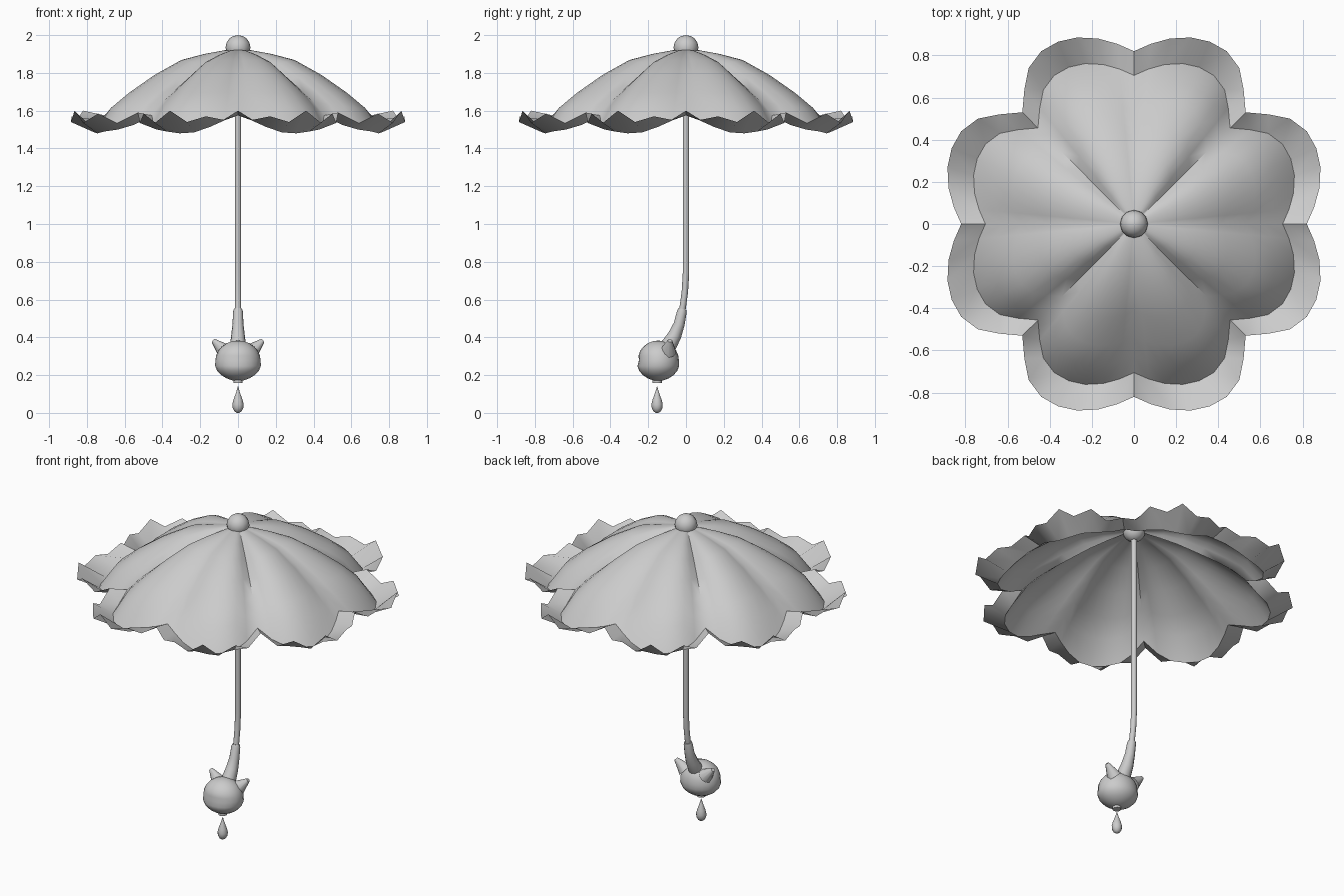
import bpy, bmesh, math
from mathutils import Vector, Matrix

if "Cube" in bpy.data.objects:
    bpy.data.objects.remove(bpy.data.objects["Cube"])

grey = bpy.data.materials.new("soft_grey")
grey.diffuse_color = (0.6, 0.6, 0.6, 1)
grey.use_nodes = True
grey.node_tree.nodes["Principled BSDF"].inputs["Base Color"].default_value = grey.diffuse_color


def finish(name, bm, angle=45):
    bmesh.ops.recalc_face_normals(bm, faces=bm.faces)
    me = bpy.data.meshes.new(name)
    bm.to_mesh(me)
    bm.free()
    me.materials.append(grey)
    ob = bpy.data.objects.new(name, me)
    bpy.context.collection.objects.link(ob)
    bpy.ops.object.select_all(action='DESELECT')
    ob.select_set(True)
    bpy.context.view_layer.objects.active = ob
    bpy.ops.object.shade_smooth_by_angle(angle=math.radians(angle))
    return ob


def tube(name, path, sides=12):
    """Closed tube along (y, z, radius) points in the x = 0 plane."""
    bm = bmesh.new()
    rings = []
    for i, (y, z, r) in enumerate(path):
        a, b = path[max(i - 1, 0)], path[min(i + 1, len(path) - 1)]
        d = Vector((0, b[0] - a[0], b[1] - a[1])).normalized()
        side = Vector((1, 0, 0))
        up = d.cross(side)
        rings.append([bm.verts.new(Vector((0, y, z)) + r * (
            math.cos(k * math.tau / sides) * side + math.sin(k * math.tau / sides) * up))
            for k in range(sides)])
    for p, q in zip(rings, rings[1:]):
        for k in range(sides):
            n = (k + 1) % sides
            bm.faces.new((p[k], p[n], q[n], q[k]))
    bm.faces.new(rings[0])
    bm.faces.new(rings[-1])
    return finish(name, bm)


# Canopy: half a petal as (sideways, outward, rim height, gutter height)
half = [(0, .82, 1.60, 1.575), (.08, .855, 1.55, 1.55), (.17, .88, 1.57, 1.515),
        (.27, .885, 1.54, 1.485), (.36, .865, 1.60, 1.48), (.44, .82, 1.535, 1.49),
        (.50, .74, 1.585, 1.50), (.52, .64, 1.535, 1.525), (.53, .53, 1.59, 1.575)]
scales = [.08, .2, .34, .5, .65, .76, .86, 1]
middle = [1.92, 1.896, 1.862, 1.785, 1.70, 1.635]     # along the petal centre
bulge = [1.92, 1.902, 1.87, 1.79, 1.695, 1.61]        # along the raised lobes
groove = [1.915, 1.88, 1.832, 1.765, 1.70, 1.645]     # along the seams

bm = bmesh.new()
for quarter in range(4):
    turn = Matrix.Rotation(quarter * math.pi / 2, 3, 'Z')
    for sign in (1, -1):
        top = bm.verts.new((0, 0, 1.92))
        columns = []
        for i, (u, v, rim, gutter) in enumerate(half):
            t = i / 8
            seam = t ** 4
            mid = (1 - t) ** 4
            heights = [b * (1 - seam - mid) + g * seam + m * mid
                       for m, b, g in zip(middle, bulge, groove)] + [gutter, rim]
            columns.append([bm.verts.new(turn @ Vector((sign * u * s, -v * s, z)))
                            for s, z in zip(scales, heights)])
        for p, q in zip(columns, columns[1:]):
            bm.faces.new((top, p[0], q[0]))
            for k in range(7):
                bm.faces.new((p[k], p[k + 1], q[k + 1], q[k]))
bmesh.ops.remove_doubles(bm, verts=bm.verts, dist=0.0005)
finish("canopy", bm, 50)

# Ball on top
bm = bmesh.new()
bmesh.ops.create_uvsphere(bm, u_segments=12, v_segments=8, radius=.066,
                          matrix=Matrix.Translation((0, 0, 1.934)))
finish("top_ball", bm)

# Pole that bends forward, then the thicker grip
tube("pole", [(0, 1.92, .017), (0, 1.3, .017), (0, .74, .017), (-.006, .64, .017),
              (-.02, .54, .017), (-.03, .5, .017)])
tube("grip", [(-.018, .55, .022), (-.022, .535, .026), (-.036, .47, .029),
              (-.06, .41, .036), (-.09, .36, .042), (-.12, .31, .042)])

# Animal head: a sphere narrowed to the top, with full cheeks and a small snout
bm = bmesh.new()
bmesh.ops.create_uvsphere(bm, u_segments=20, v_segments=12, radius=1)
for vert in bm.verts:
    x, y, z = vert.co
    wide = 1 + .06 * math.sin(math.pi * max(0, -z))
    dent = .008 * math.exp(-((z - .05) / .2) ** 2) * max(0, -y)
    vert.co = (x * .12 * wide, -.147 + y * .11 * wide + dent, .276 + z * .107)
finish("head", bm)

# Ears
for sign, side in ((-1, "left"), (1, "right")):
    bm = bmesh.new()
    base, tip = Vector((sign * .07, -.095, .325)), Vector((sign * .131, -.085, .383))
    axis = tip - base
    bmesh.ops.create_cone(bm, cap_ends=True, segments=10, radius1=.044, radius2=.012,
                          depth=axis.length)
    place = Matrix.Translation((base + tip) / 2) @ axis.to_track_quat('Z', 'Y').to_matrix().to_4x4()
    bm.transform(place)
    finish(side + "_ear", bm)

# Collar below the head and the hanging drop
tube("collar", [(-.153, .19, .025), (-.153, .157, .025)])
tube("drop", [(-.153, 0, .006), (-.153, .008, .019), (-.153, .025, .028), (-.153, .045, .030),
              (-.153, .07, .024), (-.153, .1, .013), (-.153, .125, .005), (-.153, .14, .001)])
